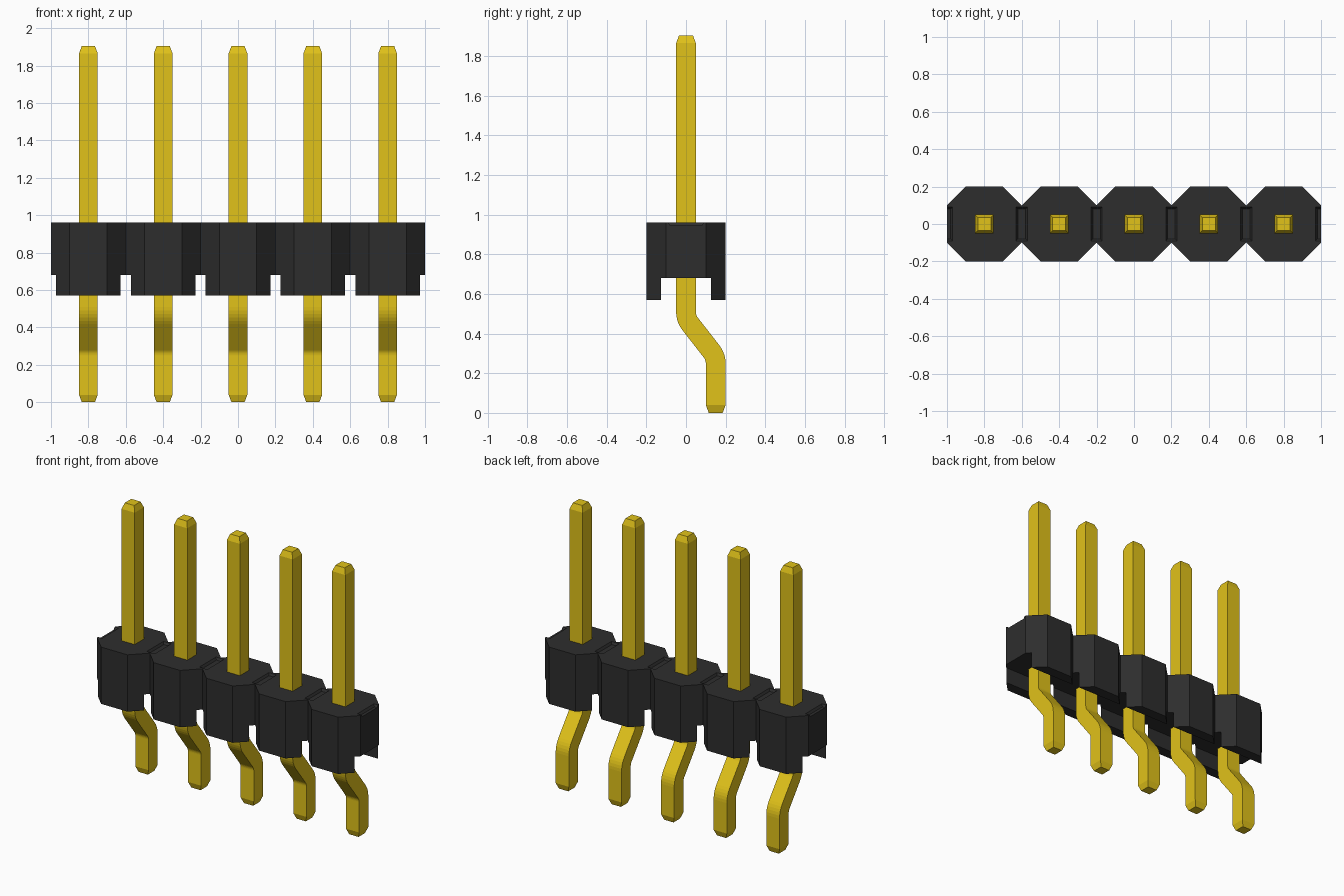
import bpy, bmesh, math
from mathutils import Vector

if "Cube" in bpy.data.objects:
    bpy.data.objects.remove(bpy.data.objects["Cube"])

PITCH = 0.4
CENTRES = [(i - 2) * PITCH for i in range(5)]


def material(name, colour):
    m = bpy.data.materials.new(name)
    m.diffuse_color = (*colour, 1)
    m.use_nodes = True
    m.node_tree.nodes["Principled BSDF"].inputs["Base Color"].default_value = m.diffuse_color
    return m


def make_object(name, bm, mat=None):
    bmesh.ops.recalc_face_normals(bm, faces=bm.faces)
    me = bpy.data.meshes.new(name)
    bm.to_mesh(me)
    bm.free()
    ob = bpy.data.objects.new(name, me)
    bpy.context.collection.objects.link(ob)
    if mat:
        me.materials.append(mat)
    return ob


def loft(bm, rings):
    """Skin a list of equal-length point rings and cap both ends."""
    vs = [[bm.verts.new(p) for p in ring] for ring in rings]
    n = len(vs[0])
    for a, b in zip(vs, vs[1:]):
        for i in range(n):
            j = (i + 1) % n
            bm.faces.new((a[i], a[j], b[j], b[i]))
    bm.faces.new(vs[0][::-1])
    bm.faces.new(vs[-1])


def rect(x, hx, hy, z):
    return [(x - hx, -hy, z), (x + hx, -hy, z), (x + hx, hy, z), (x - hx, hy, z)]


black = material("black_plastic", (0.027, 0.027, 0.027))
gold = material("gold_plating", (0.75, 0.54, 0.01))

# Housing: row of joined octagons, half outline then rotated half
half = []
for c in CENTRES:
    half += [(c - 0.2, -0.1), (c - 0.1, -0.2), (c + 0.1, -0.2)]
half.append((1.0, -0.1))
outline = half + [(-x, -y) for x, y in half]
bm = bmesh.new()
loft(bm, [[(x, y, z) for x, y in outline] for z in (0.57, 0.96)])
housing = make_object("housing", bm, black)

# Cutter: underside channel plus shallow tapered recesses at each joint
bm = bmesh.new()
loft(bm, [rect(0, 1.2, 0.127, 0.5), rect(0, 1.2, 0.127, 0.68)])
for i in range(6):
    x = -1 + i * PITCH
    loft(bm, [rect(x, 0.02, 0.08, 0.945), rect(x, 0.04, 0.10, 0.975)])
cutter = make_object("housing_cutter", bm)
cutter.hide_render = True

mod = housing.modifiers.new("cut", 'BOOLEAN')
mod.operation = 'DIFFERENCE'
mod.solver = 'EXACT'
mod.object = cutter
bpy.context.view_layer.objects.active = housing
bpy.ops.object.modifier_apply(modifier=mod.name)
bpy.data.objects.remove(cutter)

# Pin path in (y, z, bend angle, section scale): straight, S-bend, straight
BEND, R, STEPS = math.radians(38), 0.1, 5
path = [(0, 1.905, 0, 0.7), (0, 1.865, 0, 1)]
for k in range(STEPS + 1):
    a = BEND * k / STEPS
    path.append((R * (1 - math.cos(a)), 0.51 - R * math.sin(a), a, 1))
for k in range(STEPS, -1, -1):
    a = BEND * k / STEPS
    path.append((0.15 - R * (1 - math.cos(a)), 0.249 + R * math.sin(a), a, 1))
path += [(0.15, 0.04, 0, 1), (0.15, 0, 0, 0.7)]

# Pins: square section swept along the path
for n, x in enumerate(CENTRES):
    bm = bmesh.new()
    rings = []
    for y, z, a, s in path:
        h = 0.05 * s
        side = Vector((0, math.cos(a), math.sin(a))) * h
        across = Vector((h, 0, 0))
        p = Vector((x, y, z))
        rings.append([p - across - side, p + across - side,
                      p + across + side, p - across + side])
    loft(bm, rings)
    pin = make_object(f"pin_{n + 1}", bm, gold)
